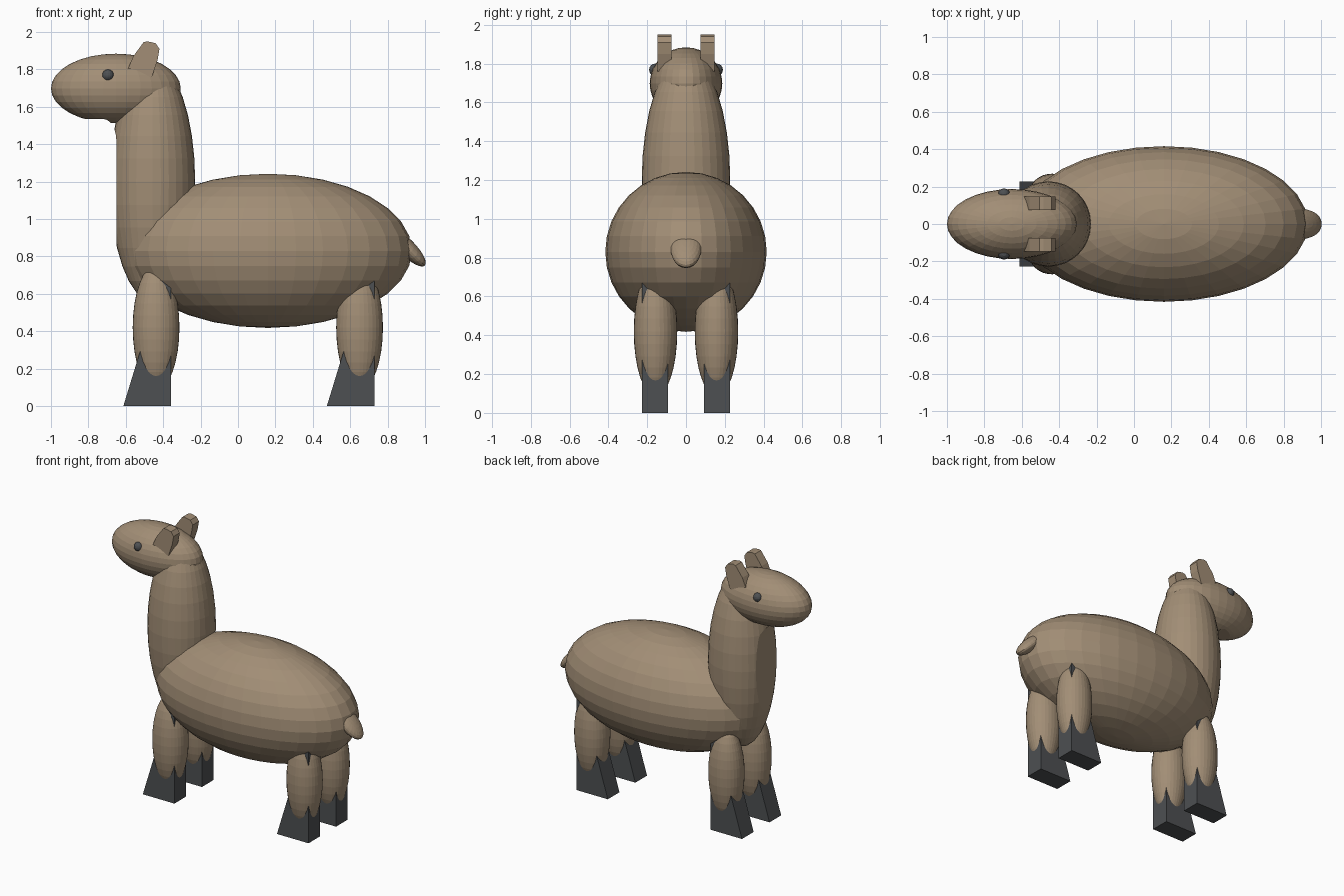
import bpy, bmesh, math
from mathutils import Matrix

if "Cube" in bpy.data.objects:
    bpy.data.objects.remove(bpy.data.objects["Cube"])


def material(name, rgb):
    m = bpy.data.materials.new(name)
    m.diffuse_color = (*rgb, 1)
    m.use_nodes = True
    m.node_tree.nodes["Principled BSDF"].inputs["Base Color"].default_value = m.diffuse_color
    return m


WOOL = material("wool_brown", (0.36, 0.27, 0.18))
DARK = material("dark_grey", (0.075, 0.08, 0.085))


def add_object(name, bm, mat):
    bmesh.ops.recalc_face_normals(bm, faces=bm.faces)
    mesh = bpy.data.meshes.new(name)
    bm.to_mesh(mesh)
    bm.free()
    if mat:
        mesh.materials.append(mat)
    obj = bpy.data.objects.new(name, mesh)
    bpy.context.collection.objects.link(obj)
    return obj


def ellipsoid(name, centre, radii, mat=WOOL, tilt=0, seg=32, rings=16):
    bm = bmesh.new()
    matrix = (Matrix.Translation(centre) @ Matrix.Rotation(tilt, 4, 'Y')
              @ Matrix.Diagonal((*radii, 1)))
    bmesh.ops.create_uvsphere(bm, u_segments=seg, v_segments=rings, radius=1, matrix=matrix)
    return add_object(name, bm, mat)


def prism(name, profile, y0, y1, mat):
    """Extrude an x-z outline from y0 to y1."""
    bm = bmesh.new()
    face = bm.faces.new([bm.verts.new((x, y0, z)) for x, z in profile])
    ext = bmesh.ops.extrude_face_region(bm, geom=[face])
    moved = [g for g in ext["geom"] if isinstance(g, bmesh.types.BMVert)]
    bmesh.ops.translate(bm, verts=moved, vec=(0, y1 - y0, 0))
    return add_object(name, bm, mat)


# Body, neck, head, tail
ellipsoid("body", (0.16, 0, 0.83), (0.77, 0.416, 0.412))
neck = ellipsoid("neck", (-0.457, 0, 1.20), (0.228, 0.228, 0.64))
head = ellipsoid("head", (-0.653, 0, 1.698), (0.347, 0.187, 0.186))
ellipsoid("tail", (0.90, 0, 0.85), (0.14, 0.08, 0.045), tilt=math.radians(45), seg=24, rings=12)

# Throat cutter: flat chin, rounded throat corner, flat chest
arc = [(-0.72 + 0.07 * math.sin(a), 1.415 + 0.12 * math.cos(a))
       for a in (math.radians(15 * i) for i in range(7))]
cutter = prism("throat_cutter", [(-1.2, 0.3), (-1.2, 1.535)] + arc + [(-0.65, 0.3)], -0.5, 0.5, None)
cutter.hide_render = True
for part in (neck, head):
    mod = part.modifiers.new("throat", 'BOOLEAN')
    mod.operation = 'DIFFERENCE'
    mod.solver = 'EXACT'
    mod.object = cutter
    bpy.context.view_layer.objects.active = part
    bpy.ops.object.modifier_apply(modifier=mod.name)
bpy.data.objects.remove(cutter)

EAR = [(-0.575, 1.75), (-0.59, 1.80), (-0.56, 1.87), (-0.505, 1.945), (-0.485, 1.95),
       (-0.44, 1.94), (-0.42, 1.91), (-0.43, 1.85), (-0.46, 1.76)]

for side, s in (("left", -1), ("right", 1)):
    # Ears and eyes
    prism(f"ear_{side}", EAR, s * 0.075, s * 0.147, WOOL)
    ellipsoid(f"eye_{side}", (-0.695, s * 0.16, 1.768), (0.032, 0.03, 0.032), DARK, seg=16, rings=8)
    # Legs with wedge-shaped hooves running up inside them
    for end, x in (("front", -0.438), ("rear", 0.65)):
        ellipsoid(f"{end}_leg_{side}", (x, s * 0.157, 0.42), (0.125, 0.112, 0.335))
        wedge = [(x - 0.175, 0), (x + 0.081, 0), (x + 0.081, 0.67), (x + 0.03, 0.67)]
        prism(f"{end}_hoof_{side}", wedge, s * 0.092, s * 0.227, DARK)
